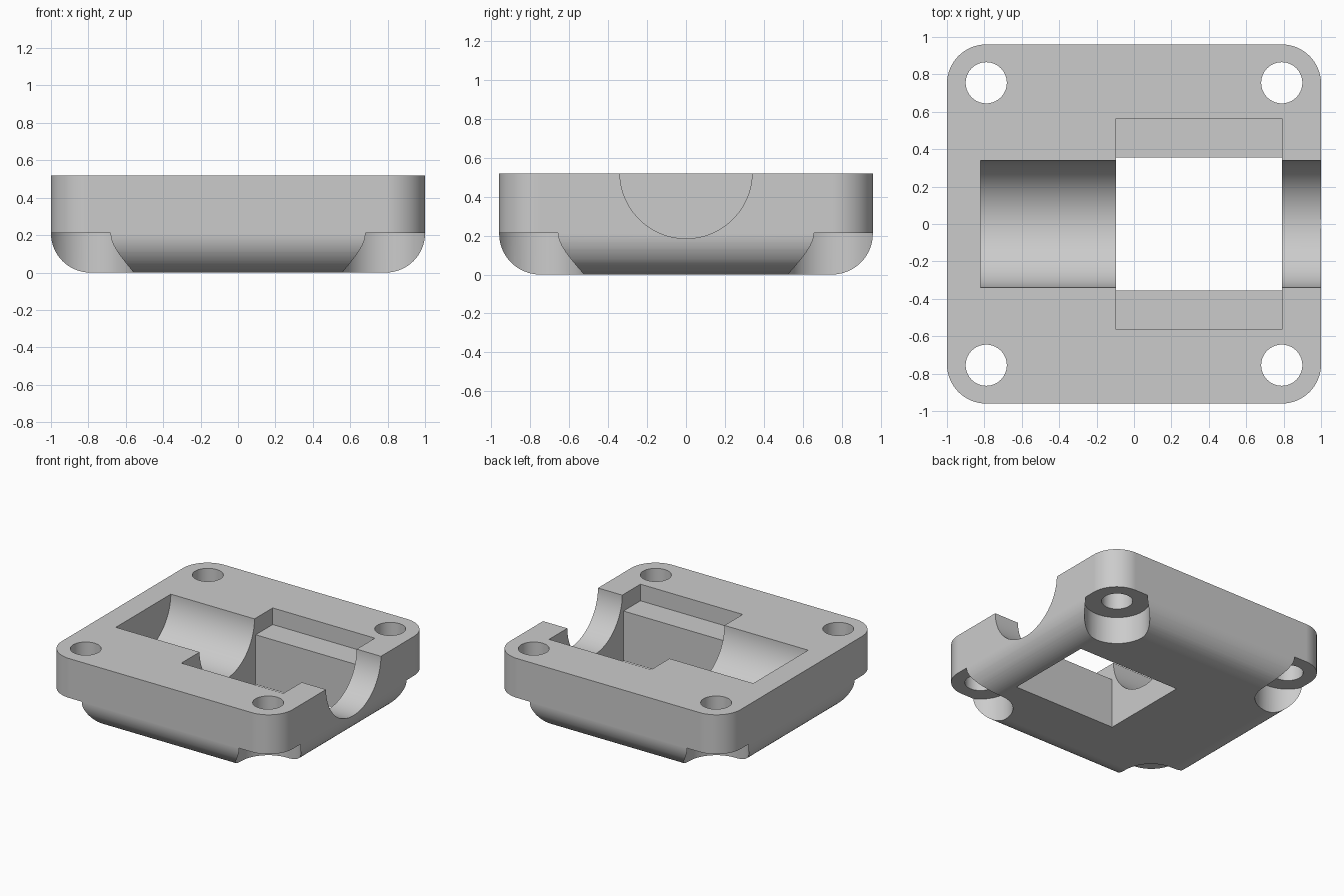
import bpy, bmesh, math
from mathutils import Matrix

if "Cube" in bpy.data.objects:
    bpy.data.objects.remove(bpy.data.objects["Cube"])

HALF_X, HALF_Y, HEIGHT, ROUND = 1.0, 0.96, 0.52, 0.21
HOLE_X, HOLE_Y = 0.79, 0.755

grey = bpy.data.materials.new("plain grey")
grey.use_nodes = True
colour = (0.6, 0.6, 0.6, 1)
grey.diffuse_color = colour
grey.node_tree.nodes["Principled BSDF"].inputs["Base Color"].default_value = colour


def make_object(name, bm):
    bmesh.ops.recalc_face_normals(bm, faces=bm.faces)
    mesh = bpy.data.meshes.new(name)
    bm.to_mesh(mesh)
    bm.free()
    mesh.materials.append(grey)
    obj = bpy.data.objects.new(name, mesh)
    bpy.context.collection.objects.link(obj)
    return obj


def extrude_x(name, profile, x0, x1):
    """Prism along x from a (y, z) outline."""
    bm = bmesh.new()
    face = bm.faces.new([bm.verts.new((x0, y, z)) for y, z in profile])
    ext = bmesh.ops.extrude_face_region(bm, geom=[face])
    moved = [g for g in ext["geom"] if isinstance(g, bmesh.types.BMVert)]
    bmesh.ops.translate(bm, vec=(x1 - x0, 0, 0), verts=moved)
    return make_object(name, bm)


def post(name, x, y, radius, z0, z1):
    """Upright cylinder."""
    bm = bmesh.new()
    bmesh.ops.create_cone(bm, cap_ends=True, segments=64, radius1=radius, radius2=radius,
                          depth=z1 - z0, matrix=Matrix.Translation((x, y, (z0 + z1) / 2)))
    return make_object(name, bm)


def cut(target, cutter):
    cutter.hide_render = True
    mod = target.modifiers.new("cut", "BOOLEAN")
    mod.operation, mod.solver, mod.object = "DIFFERENCE", "EXACT", cutter
    bpy.context.view_layer.objects.active = target
    bpy.ops.object.modifier_apply(modifier=mod.name)
    bpy.data.objects.remove(cutter)


# Block with rounded upright corners and rounded bottom edges
bm = bmesh.new()
bmesh.ops.create_cube(bm, size=1)
bmesh.ops.scale(bm, vec=(2 * HALF_X, 2 * HALF_Y, HEIGHT), verts=bm.verts)
bmesh.ops.translate(bm, vec=(0, 0, HEIGHT / 2), verts=bm.verts)
edges = [e for e in bm.edges if min(v.co.z for v in e.verts) < 0.01]
bmesh.ops.bevel(bm, geom=edges, offset=ROUND, offset_type="OFFSET", segments=16,
                profile=0.5, affect="EDGES")
housing = make_object("bearing_housing", bm)

# Half-round channel, closed at the right end and open at the left
arc = [(0.34 * math.cos(a), HEIGHT + 0.005 + 0.34 * math.sin(a))
       for a in (-math.pi * i / 48 for i in range(49))]
channel = extrude_x("channel_cutter", [(0.34, 0.8)] + arc + [(-0.34, 0.8)], -0.82, 1.2)
cut(housing, channel)

# Stepped window: wide shallow recess over a narrower through opening
half = [(0.355, -0.2), (0.355, 0.39), (0.565, 0.39), (0.565, 0.8)]
outline = half + [(-y, z) for y, z in reversed(half)]
cut(housing, extrude_x("window_cutter", outline, -0.095, 0.79))

# Screw holes with counterbores underneath
for sx in (-1, 1):
    for sy in (-1, 1):
        x, y = sx * HOLE_X, sy * HOLE_Y
        cut(housing, post("counterbore_cutter", x, y, 0.232, -0.2, 0.212))
        cut(housing, post("hole_cutter", x, y, 0.11, -0.3, 0.8))

# Smooth curved walls, crisp edges
bpy.ops.object.select_all(action="DESELECT")
housing.select_set(True)
bpy.context.view_layer.objects.active = housing
bpy.ops.object.shade_smooth_by_angle(angle=math.radians(25))
normals = housing.modifiers.new("even_shading", "WEIGHTED_NORMAL")
normals.keep_sharp = True
